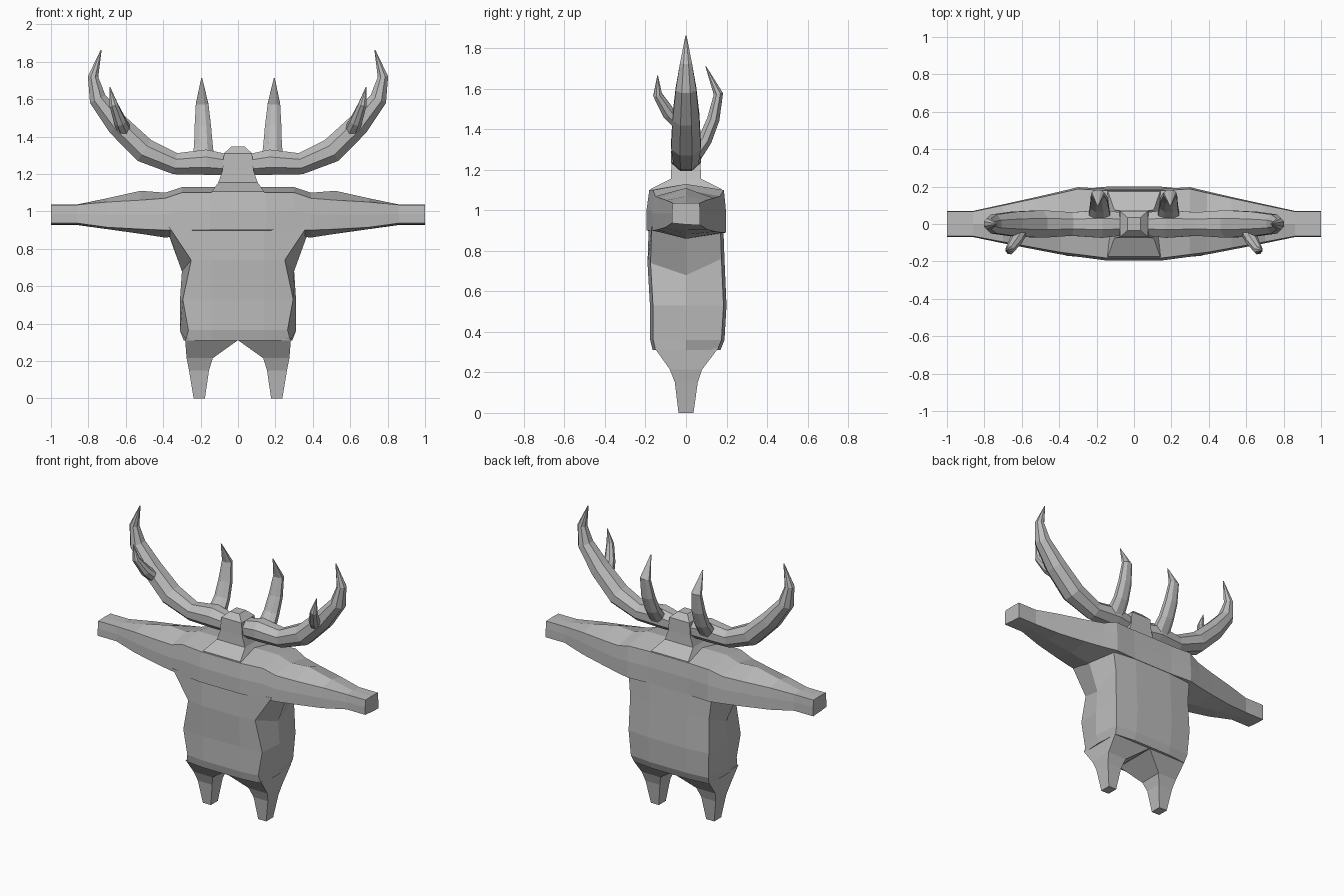
import bpy, bmesh, math
from mathutils import Vector

cube = bpy.data.objects.get("Cube")
if cube:
    bpy.data.objects.remove(cube, do_unlink=True)

grey = bpy.data.materials.new("stone_grey")
grey.use_nodes = True
grey.diffuse_color = (0.5, 0.5, 0.5, 1)
grey.node_tree.nodes["Principled BSDF"].inputs["Base Color"].default_value = (0.5, 0.5, 0.5, 1)


def loft(name, rings):
    """Closed flat-shaded solid through rings with equal point counts."""
    bm = bmesh.new()
    loops = [[bm.verts.new(p) for p in ring] for ring in rings]
    n = len(loops[0])
    for a, b in zip(loops, loops[1:]):
        for i in range(n):
            j = (i + 1) % n
            bm.faces.new((a[i], a[j], b[j], b[i]))
    bm.faces.new(loops[0])
    bm.faces.new(loops[-1])
    bmesh.ops.recalc_face_normals(bm, faces=bm.faces)
    mesh = bpy.data.meshes.new(name)
    bm.to_mesh(mesh)
    bm.free()
    mesh.materials.append(grey)
    obj = bpy.data.objects.new(name, mesh)
    bpy.context.collection.objects.link(obj)
    return obj


def tube(name, path, ref, stretch=1.0, sides=8):
    """Tapered tube; path holds (x, y, z, radius), stretch widens along ref."""
    pts = [Vector(p[:3]) for p in path]
    rings = []
    for i, (c, p) in enumerate(zip(pts, path)):
        t = (pts[min(i + 1, len(pts) - 1)] - pts[max(i - 1, 0)]).normalized()
        u = (ref - t * ref.dot(t)).normalized()
        v = t.cross(u)
        angles = [2 * math.pi * (k + 0.5) / sides for k in range(sides)]
        rings.append([c + p[3] * (u * math.cos(a) * stretch + v * math.sin(a)) for a in angles])
    return loft(name, rings)


def torso_ring(fx, fy, fz, sx, sz, bx, by, bz):
    """Ring of front, side and back points, mirrored across x."""
    half = [(0.14, fy, fz), (fx, fy + 0.015, fz), (sx, 0, sz),
            (bx, by - 0.015, bz), (0.14, by, bz)]
    return half + [(-x, y, z) for x, y, z in reversed(half)]


def arm_ring(x, front, back, low, bottom, edge, top):
    mid = (low + edge) / 2
    return [(x, -front, low), (x, -front, mid), (x, -front * 0.93, edge), (x, 0, top),
            (x, back * 0.95, edge), (x, back, mid), (x, back, low - 0.01), (x, 0, bottom)]


def box_ring(x0, x1, y0, y1, z):
    return [(x0, y0, z), (x1, y0, z), (x1, y1, z), (x0, y1, z)]


# Torso
body = loft("body", [
    torso_ring(0.28, -0.165, 0.31, 0.29, 0.31, 0.28, 0.17, 0.31),
    torso_ring(0.265, -0.178, 0.365, 0.31, 0.36, 0.29, 0.19, 0.36),
    torso_ring(0.295, -0.178, 0.53, 0.31, 0.53, 0.30, 0.20, 0.53),
    torso_ring(0.25, -0.19, 0.74, 0.30, 0.68, 0.295, 0.19, 0.76),
    torso_ring(0.37, -0.184, 0.92, 0.38, 0.90, 0.31, 0.185, 0.90),
])

# Shoulders and outstretched arms, one solid from hand to hand
arm = [(0.15, 0.195, 0.188, 0.90, 0.88, 1.10, 1.13),
       (0.30, 0.175, 0.197, 0.90, 0.87, 1.10, 1.13),
       (0.39, 0.163, 0.175, 0.90, 0.86, 1.07, 1.10),
       (0.52, 0.138, 0.145, 0.905, 0.88, 1.06, 1.11),
       (0.70, 0.103, 0.105, 0.915, 0.905, 1.05, 1.07),
       (0.86, 0.07, 0.07, 0.937, 0.93, 1.035, 1.037),
       (1.0, 0.07, 0.07, 0.937, 0.93, 1.035, 1.037)]
arms = loft("arms", [arm_ring(-s[0], *s[1:]) for s in reversed(arm)]
            + [arm_ring(*s) for s in arm])

# Neck and head
neck = loft("neck", [box_ring(-w, w, -d, d, z) for w, d, z in
                     [(0.15, 0.18, 1.07), (0.14, 0.175, 1.105), (0.105, 0.075, 1.155),
                      (0.083, 0.072, 1.22), (0.075, 0.07, 1.31), (0.035, 0.035, 1.347)]])


# Legs, tapering to square feet
def leg(name, side):
    rings = [box_ring(-0.012, 0.283, -0.155, 0.16, 0.32),
             box_ring(0.135, 0.275, -0.08, 0.08, 0.215),
             box_ring(0.155, 0.262, -0.055, 0.058, 0.15),
             box_ring(0.177, 0.237, -0.037, 0.037, 0.0)]
    return loft(name, [[(side * x, y, z) for x, y, z in r] for r in rings])


# Fuse everything into one skin
for part in (arms, neck, leg("left_leg", 1), leg("right_leg", -1)):
    mod = body.modifiers.new("join", 'BOOLEAN')
    mod.operation = 'UNION'
    mod.solver = 'EXACT'
    mod.object = part
    bpy.context.view_layer.update()
    fused = bpy.data.meshes.new_from_object(
        body.evaluated_get(bpy.context.evaluated_depsgraph_get()))
    body.modifiers.clear()
    body.data = fused
    bpy.data.objects.remove(part, do_unlink=True)

# Antlers: main beam, rear tine and front tine on each side
beam = [(0.06, 0, 1.25, 0.06), (0.17, 0, 1.263, 0.073), (0.335, 0, 1.255, 0.062),
        (0.50, 0, 1.325, 0.072), (0.64, 0, 1.46, 0.065), (0.75, 0, 1.60, 0.05),
        (0.775, 0, 1.72, 0.03), (0.732, 0, 1.862, 0.003)]
rear = [(0.185, 0.03, 1.26, 0.045), (0.185, 0.095, 1.35, 0.037), (0.188, 0.135, 1.45, 0.033),
        (0.192, 0.16, 1.575, 0.025), (0.194, 0.097, 1.712, 0.002)]
front = [(0.60, -0.02, 1.42, 0.04), (0.63, -0.085, 1.48, 0.035),
         (0.665, -0.14, 1.57, 0.024), (0.685, -0.14, 1.665, 0.002)]
for side, label in ((1, "left"), (-1, "right")):
    for name, path, ref, stretch in (("antler", beam, (0, 1, 0), 1.1),
                                     ("rear_tine", rear, (1, 0, 0), 1.45),
                                     ("front_tine", front, (1, 0, 0), 1.0)):
        tube(f"{label}_{name}", [(side * x, y, z, r) for x, y, z, r in path],
             Vector(ref), stretch)
